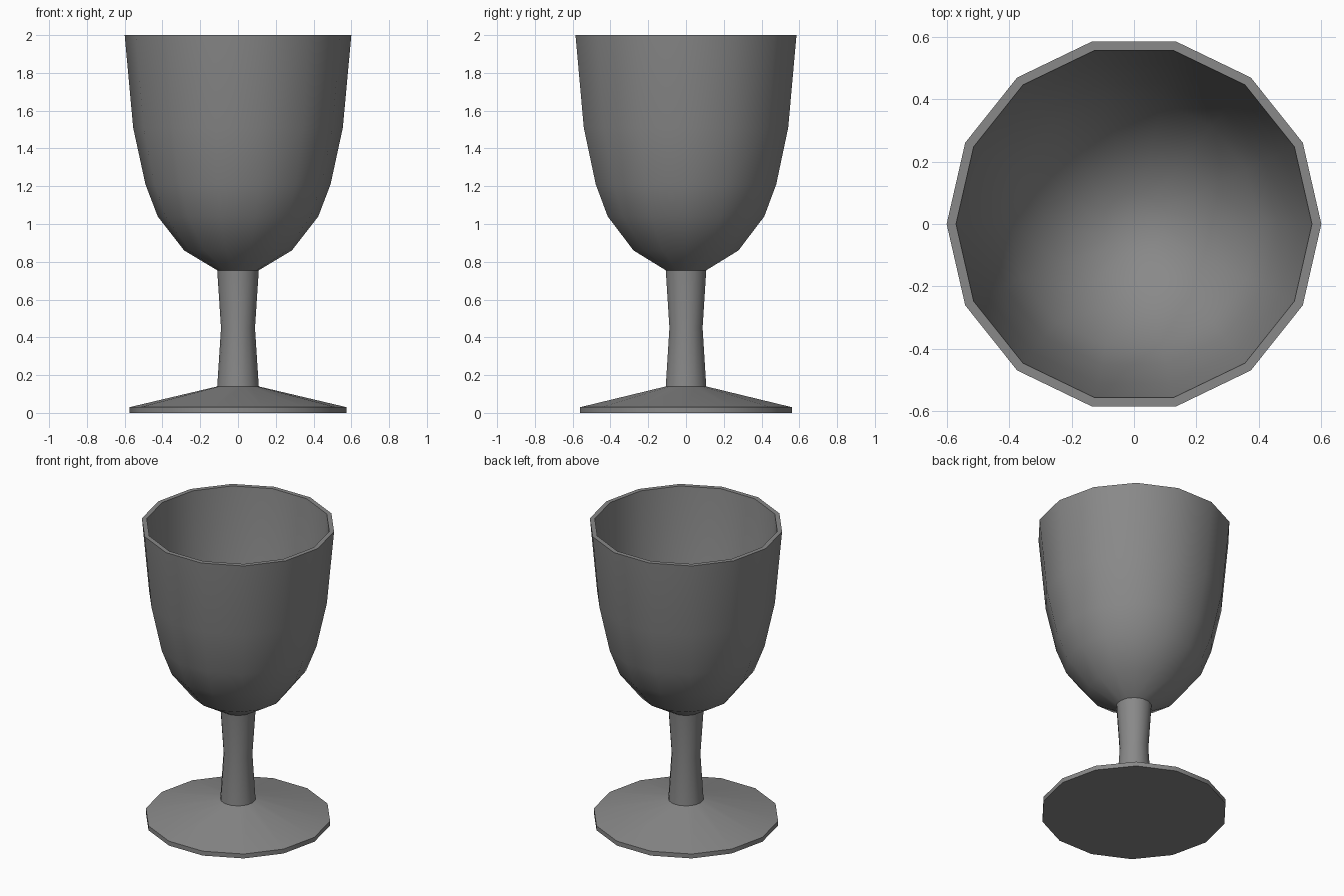
import bpy
import bmesh
import math

SIDES = 14

cube = bpy.data.objects.get("Cube")
if cube:
    bpy.data.objects.remove(cube, do_unlink=True)

# One plain grey for the whole goblet
grey = bpy.data.materials.new("grey")
grey.use_nodes = True
colour = (0.25, 0.25, 0.25, 1)
grey.diffuse_color = colour
grey.node_tree.nodes["Principled BSDF"].inputs["Base Color"].default_value = colour


def lathe(name, profile, sharp_angle):
    """Spin a (radius, height) profile around z, with a corner on +x."""
    bm = bmesh.new()
    verts = [bm.verts.new((r, 0, z)) for r, z in profile]
    edges = [bm.edges.new(pair) for pair in zip(verts, verts[1:])]
    bmesh.ops.spin(bm, geom=verts + edges, cent=(0, 0, 0), axis=(0, 0, 1),
                   angle=math.tau, steps=SIDES, use_duplicate=False)
    bmesh.ops.remove_doubles(bm, verts=bm.verts, dist=0.0005)
    bmesh.ops.recalc_face_normals(bm, faces=bm.faces)
    mesh = bpy.data.meshes.new(name)
    bm.to_mesh(mesh)
    bm.free()
    mesh.materials.append(grey)
    obj = bpy.data.objects.new(name, mesh)
    bpy.context.collection.objects.link(obj)
    bpy.ops.object.select_all(action="DESELECT")
    obj.select_set(True)
    bpy.context.view_layer.objects.active = obj
    bpy.ops.object.shade_smooth_by_angle(angle=math.radians(sharp_angle))
    return obj


# Foot, stem and hollow bowl as one continuous profile
lathe("goblet", [
    (0, 0), (0.575, 0), (0.575, 0.03),                      # foot
    (0.11, 0.14), (0.09, 0.45), (0.11, 0.755),              # stem
    (0.285, 0.86), (0.425, 1.04), (0.49, 1.21),             # bowl outside
    (0.555, 1.51), (0.6, 2),
    (0.57, 2), (0.525, 1.51), (0.462, 1.22),                # bowl inside
    (0.4, 1.06), (0.27, 0.89), (0.1, 0.79), (0, 0.785),
], 35)
